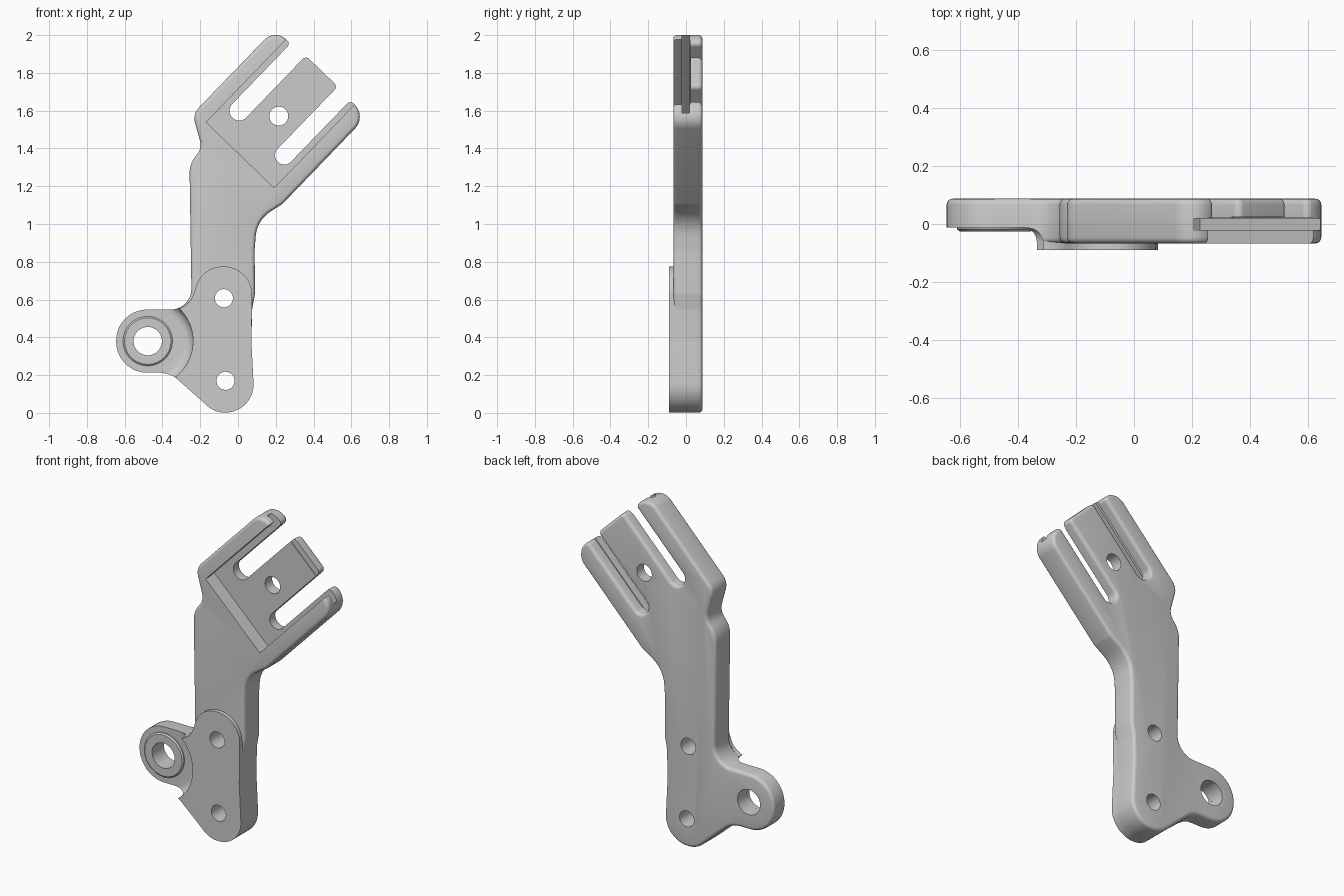
import bpy, bmesh, math
from mathutils import Vector

if "Cube" in bpy.data.objects:
    bpy.data.objects.remove(bpy.data.objects["Cube"])

grey = bpy.data.materials.new("satin grey")
grey.diffuse_color = (0.6, 0.6, 0.6, 1)
grey.use_nodes = True
grey.node_tree.nodes["Principled BSDF"].inputs["Base Color"].default_value = grey.diffuse_color


def head(u, v):
    """Fork frame (along, across) to x, z."""
    a = math.radians(46)
    return (u * math.cos(a) + v * math.sin(a), u * math.sin(a) - v * math.cos(a))


def rounded(corners):
    """Polygon of (x, z, radius) corners with each corner filleted."""
    out = []
    n = len(corners)
    for i, (x, z, r) in enumerate(corners):
        p = Vector((x, z))
        if r == 0:
            out.append(p)
            continue
        d1 = (Vector(corners[i - 1][:2]) - p).normalized()
        d2 = (Vector(corners[(i + 1) % n][:2]) - p).normalized()
        half = d1.angle(d2) / 2
        t = r / math.tan(half)
        c = p + (d1 + d2).normalized() * (r / math.sin(half))
        s, e = p + d1 * t - c, p + d2 * t - c
        a0 = math.atan2(s.y, s.x)
        da = (math.atan2(e.y, e.x) - a0 + math.pi) % (2 * math.pi) - math.pi
        steps = max(2, math.ceil(abs(da) / math.radians(8)))
        for k in range(steps + 1):
            a = a0 + da * k / steps
            out.append(c + Vector((math.cos(a), math.sin(a))) * r)
    # drop nearly coincident points where two fillets meet
    return [p for i, p in enumerate(out) if (p - out[i - 1]).length > 0.0025]


def volume(me):
    bm = bmesh.new()
    bm.from_mesh(me)
    v = bm.calc_volume(signed=True)
    bm.free()
    return v


def finish(bm, name):
    bmesh.ops.recalc_face_normals(bm, faces=bm.faces)
    if bm.calc_volume(signed=True) < 0:
        bmesh.ops.reverse_faces(bm, faces=bm.faces)
    me = bpy.data.meshes.new(name)
    bm.to_mesh(me)
    bm.free()
    me.materials.append(grey)
    ob = bpy.data.objects.new(name, me)
    bpy.context.collection.objects.link(ob)
    return ob


def plate(name, corners, y0, y1, bevel=0):
    """Outline in x, z extruded from y0 to y1, with rounded rims."""
    bm = bmesh.new()
    pts = rounded(corners)
    a = [bm.verts.new((p.x, y0, p.y)) for p in pts]
    b = [bm.verts.new((p.x, y1, p.y)) for p in pts]
    bm.faces.new(a)
    bm.faces.new(b[::-1])
    for i in range(len(a)):
        bm.faces.new((a[i], a[i - 1], b[i - 1], b[i]))
    bmesh.ops.recalc_face_normals(bm, faces=bm.faces)
    if bevel:
        rim = [e for e in bm.edges if abs(e.verts[0].co.y - e.verts[1].co.y) < 1e-6]
        bmesh.ops.bevel(bm, geom=rim, offset=bevel, offset_type='OFFSET', segments=4,
                        profile=0.5, affect='EDGES', clamp_overlap=False)
    return finish(bm, name)


def lathe(name, centre, profile, closed=False, n=64):
    """Profile of (radius, y) turned about a y axis through centre (x, z)."""
    bm = bmesh.new()
    rings = [[bm.verts.new((centre[0] + r * math.cos(2 * math.pi * k / n), y,
                            centre[1] + r * math.sin(2 * math.pi * k / n)))
              for k in range(n)] for r, y in profile]
    for i in range(0 if closed else 1, len(rings)):
        p, q = rings[i - 1], rings[i]
        for k in range(n):
            bm.faces.new((p[k - 1], p[k], q[k], q[k - 1]))
    if not closed:
        bm.faces.new(rings[0])
        bm.faces.new(rings[-1])
    return finish(bm, name)


def fork_block(name, u0, u1, v0, v1, y0, y1):
    pts = [head(u0, v0), head(u1, v0), head(u1, v1), head(u0, v1)]
    return plate(name, [(*p, 0) for p in pts], y0, y1)


def cut(ob, cutters):
    """Subtract each cutter, keeping the first solver result of sound volume."""
    for c in cutters:
        before = volume(ob.data)
        for solver in ('EXACT', 'MANIFOLD', 'FLOAT'):
            m = ob.modifiers.new("cut", 'BOOLEAN')
            m.object, m.operation, m.solver = c, 'DIFFERENCE', solver
            bpy.context.view_layer.update()
            dg = bpy.context.evaluated_depsgraph_get()
            me = bpy.data.meshes.new_from_object(ob.evaluated_get(dg))
            ob.modifiers.remove(m)
            if before * 0.5 < volume(me) < before - 1e-7:
                ob.data = me
                break


EAR = (-0.478, 0.38)

# Lower outline shared by the body and the front pad: foot and side ear
foot = [(0.09, 0.002, 0.148), (-0.123, 0.002, 0.13), (-0.36, 0.213, 0.15),
        (-0.645, 0.213, 0.164), (-0.645, 0.547, 0.164)]

# Main body: ear, column and three-armed fork
fork = [(1.60, -1.272, 0.083), (1.60, -1.158, 0.024),
        (1.104, -1.158, 0.050), (1.104, -1.055, 0.050),
        (1.61, -1.055, 0.025), (1.61, -0.82, 0.025),
        (1.103, -0.82, 0.047), (1.103, -0.722, 0.047),
        (1.603, -0.722, 0.024), (1.603, -0.60, 0.09)]
column_left = [(-0.245, 0.547, 0.11), (-0.257, 1.32, 0.14),
               (-0.19, 1.40, 0.08), (-0.24, 1.582, 0.08)]
column_right = [(0.235, 1.106, 0.06), (0.10, 1.02, 0.17), (0.088, 0.86, 0.1),
                (0.09, 0.63, 0.1), (0.075, 0.55, 0.1), (0.071, 0.38, 0.1)]
body = plate("bracket_body",
             foot + column_left + [(*head(u, v), r) for u, v, r in fork] + column_right,
             -0.067, 0.087, 0.02)

# Raised front pad on the lower column
pad = plate("front_pad",
            foot + [(-0.262, 0.547, 0.12), (-0.187, 0.775, 0.145),
                    (0.077, 0.775, 0.15), (0.071, 0.38, 0.1)],
            -0.09, -0.02)

# Raised ring around the ear hole
ring = lathe("ear_ring", EAR, [(0.075, 0.0), (0.075, -0.025), (0.123, -0.025),
                               (0.131, -0.018), (0.131, 0.0)], closed=True)

# Ear relief with a filleted wall
fillet = [(0.19 + 0.05 * math.sin(a), -0.062 + 0.05 * math.cos(a))
          for a in (math.radians(15 * k) for k in range(7))]
relief = lathe("ear_relief_cutter", EAR, fillet + [(0.24, -0.2)])

# Through holes
holes = [lathe("hole_cutter", c, [(r, -0.3), (r, 0.3)])
         for c, r in (((-0.066, 0.17), 0.048), ((-0.075, 0.607), 0.048),
                      (EAR, 0.0751), (head(1.28, -0.936), 0.05))]

# Fork pocket, side grooves behind the lips, and the step at the tongue tip
pocket = fork_block("pocket_cutter", 0.99, 1.8, -1.19, -0.69, -0.2, 0.02)
groove = fork_block("groove_cutter", 0.991, 1.8, -1.24, -0.64, -0.02, 0.0195)
tip = fork_block("tip_cutter", 1.575, 1.8, -1.10, -0.78, -0.1, 0.024)

cutters = [relief, pocket, groove, tip] + holes
cut(body, cutters)
cut(pad, [relief] + holes[:3])
for c in cutters:
    bpy.data.objects.remove(c)

# Smooth rounded surfaces, keep machined edges sharp
for ob in (body, pad, ring):
    bpy.ops.object.select_all(action='DESELECT')
    ob.select_set(True)
    bpy.context.view_layer.objects.active = ob
    bpy.ops.object.shade_smooth_by_angle(angle=math.radians(30))
